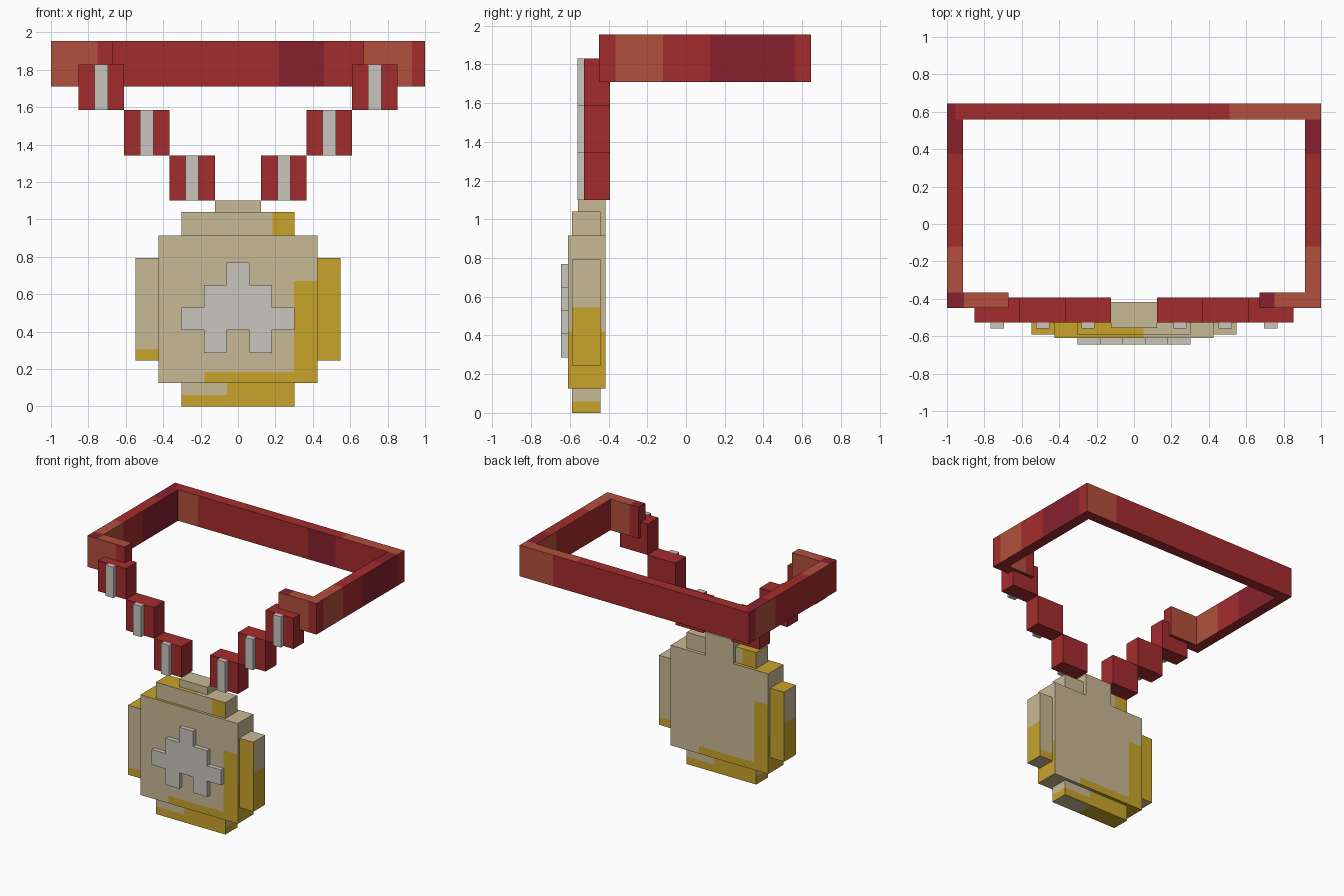
import bpy
import bmesh
from mathutils import Vector

if "Cube" in bpy.data.objects:
    bpy.data.objects.remove(bpy.data.objects["Cube"], do_unlink=True)


def material(name, hex_code):
    srgb = [int(hex_code[i:i + 2], 16) / 255 for i in (0, 2, 4)]
    colour = [c / 12.92 if c < 0.04 else ((c + 0.055) / 1.055) ** 2.4 for c in srgb] + [1]
    mat = bpy.data.materials.new(name)
    mat.use_nodes = True
    mat.diffuse_color = colour
    mat.node_tree.nodes["Principled BSDF"].inputs["Base Color"].default_value = colour
    return mat


MATS = {
    "red": material("ribbon red", "a42c2d"),
    "orange": material("faded orange red", "b2503c"),
    "dark": material("dark crimson", "87212f"),
    "tan": material("pale tan", "c9ba95"),
    "gold": material("gold", "c8a42b"),
    "white": material("off white", "cac6bf"),
}
ORDER = list(MATS)
DIRS = {"front": (0, -1, 0), "back": (0, 1, 0), "left": (1, 0, 0),
        "right": (-1, 0, 0), "top": (0, 0, 1), "bottom": (0, 0, -1)}
SPUN = {"front": "back", "back": "front", "left": "right", "right": "left"}


def finish(name, bm):
    mesh = bpy.data.meshes.new(name)
    bm.to_mesh(mesh)
    bm.free()
    for mat in MATS.values():
        mesh.materials.append(mat)
    obj = bpy.data.objects.new(name, mesh)
    bpy.context.collection.objects.link(obj)


def box(name, x, y, z, base, patches=()):
    """Box with painted patches: (sides, colour, {axis index: (low, high)})."""
    bm = bmesh.new()
    bmesh.ops.create_cube(bm, size=1)
    for v in bm.verts:
        v.co = [lo + (c + 0.5) * (hi - lo) for c, (lo, hi) in zip(v.co, (x, y, z))]
    for _, _, limits in patches:
        for axis, span in limits.items():
            normal = Vector([axis == i for i in range(3)])
            for cut in span:
                if (x, y, z)[axis][0] < cut < (x, y, z)[axis][1]:
                    bmesh.ops.bisect_plane(bm, geom=bm.verts[:] + bm.edges[:] + bm.faces[:],
                                           plane_co=normal * cut, plane_no=normal)
    bm.normal_update()
    for face in bm.faces:
        face.material_index = ORDER.index(base)
        centre = face.calc_center_median()
        for sides, colour, limits in patches:
            facing = any(face.normal.dot(Vector(DIRS[s])) > 0.9 for s in sides.split())
            if facing and all(lo < centre[a] < hi for a, (lo, hi) in limits.items()):
                face.material_index = ORDER.index(colour)
    finish(name, bm)


def both(side, colour, limits):
    """A patch and its copy turned half way round the vertical axis."""
    turned = {a: (-s[1], -s[0]) if a == 0 else s for a, s in limits.items()}
    return [(side, colour, limits), (SPUN[side], colour, turned)]


# Neck band: back bar, two side bars and two short front returns
BAND_Z = (1.71, 1.955)
box("band_back", (-1, 1), (0.56, 0.645), BAND_Z, "red", [
    ("front", "dark", {0: (0.22, 0.46)}),
    ("front", "orange", {0: (-0.92, -0.74)}),
    ("back", "orange", {0: (0.71, 1)}),
    ("top", "orange", {0: (0.51, 1)}),
    ("top", "dark", {0: (-1, -0.955)}),
])
for name, x, plain, worn in (("left", (0.915, 1), "left", "right"),
                             ("right", (-1, -0.915), "left", "right")):
    box("band_side_" + name, x, (-0.365, 0.56), BAND_Z, "red", [
        ("top", "dark", {1: (0.375, 0.56)}),
        ("top", "orange", {1: (-0.365, -0.12)}),
        (plain, "orange", {1: (-0.365, -0.12)}),
        (plain, "dark", {1: (0.125, 0.56)}),
        (worn, "orange", {1: (0.31, 0.56)}),
    ])
box("band_front_left", (0.67, 1), (-0.45, -0.365), BAND_Z, "red", [
    ("front", "orange", {0: (0.67, 0.93)}),
    ("back", "orange", {0: (0.75, 1)}),
    ("top", "orange", {0: (0.75, 1)}),
    ("top", "dark", {0: (0.67, 0.75)}),
])
box("band_front_right", (-1, -0.67), (-0.45, -0.365), BAND_Z, "red", [
    ("front", "orange", {0: (-1, -0.75)}),
    ("back", "orange", {0: (-0.93, -0.67)}),
    ("top", "orange", {0: (-0.91, -0.67)}),
    ("top", "dark", {0: (-1, -0.91)}),
])

# Stepped ribbon blocks with a raised pale stripe on each
STEP = 0.243
for side, sign in (("left", 1), ("right", -1)):
    for i in range(3):
        mid = sign * (0.245 + i * STEP)
        z = (1.1 + i * STEP, 1.1 + (i + 1) * STEP)
        box(f"ribbon_{side}_{i}", (mid - STEP / 2, mid + STEP / 2), (-0.526, -0.392), z, "red")
        box(f"stripe_{side}_{i}", (mid - 0.035, mid + 0.035), (-0.56, -0.526), z, "white")

# Medal disc built from a thick core and thinner edge blocks
CORE_Y, EDGE_Y = (-0.61, -0.416), (-0.59, -0.442)
shade_top = ("top bottom", "gold", {0: (-1, 0.05)})
box("medal_core", (-0.425, 0.425), CORE_Y, (0.125, 0.915), "tan",
    both("front", "gold", {0: (0.3, 0.425), 2: (0.125, 0.67)})
    + both("front", "gold", {0: (-0.18, 0.425), 2: (0.125, 0.185)})
    + [("left right", "gold", {2: (0, 0.42)}), shade_top])
lower_half = ("left right", "gold", {2: (0, 0.545)})
box("medal_edge_left", (0.425, 0.547), EDGE_Y, (0.245, 0.793), "tan", [
    ("front", "gold", {}), ("back", "gold", {2: (0, 0.305)}), lower_half])
box("medal_edge_right", (-0.547, -0.425), EDGE_Y, (0.245, 0.793), "tan", [
    ("back top", "gold", {}), ("front", "gold", {2: (0, 0.305)}), lower_half])
box("medal_edge_top", (-0.303, 0.303), EDGE_Y, (0.915, 1.04), "tan",
    both("front", "gold", {0: (0.185, 0.303)}) + [shade_top])
box("medal_edge_bottom", (-0.303, 0.303), EDGE_Y, (0, 0.125), "gold",
    both("front", "tan", {0: (-0.303, -0.06), 2: (0.06, 0.125)})
    + [("left right", "tan", {2: (0.06, 0.125)}), ("bottom", "tan", {0: (0.05, 0.303)})])
box("hanging_loop", (-0.122, 0.122), (-0.557, CORE_Y[1]), (0.915, 1.1), "tan")

# Raised stepped star, extruded from a mirrored outline
half = [(0.061, 0.77), (0.061, 0.65), (0.182, 0.65), (0.182, 0.53), (0.303, 0.53),
        (0.303, 0.41), (0.182, 0.41), (0.182, 0.285), (0.061, 0.285), (0.061, 0.41)]
outline = half + [(-x, z) for x, z in reversed(half)]
bm = bmesh.new()
face = bm.faces.new([bm.verts.new((x, -0.645, z)) for x, z in outline])
grown = bmesh.ops.extrude_face_region(bm, geom=[face], use_keep_orig=True)["geom"]
bmesh.ops.translate(bm, vec=(0, 0.04, 0),
                    verts=[g for g in grown if isinstance(g, bmesh.types.BMVert)])
bmesh.ops.recalc_face_normals(bm, faces=bm.faces[:])
for face in bm.faces:
    face.material_index = ORDER.index("white")
finish("star", bm)
